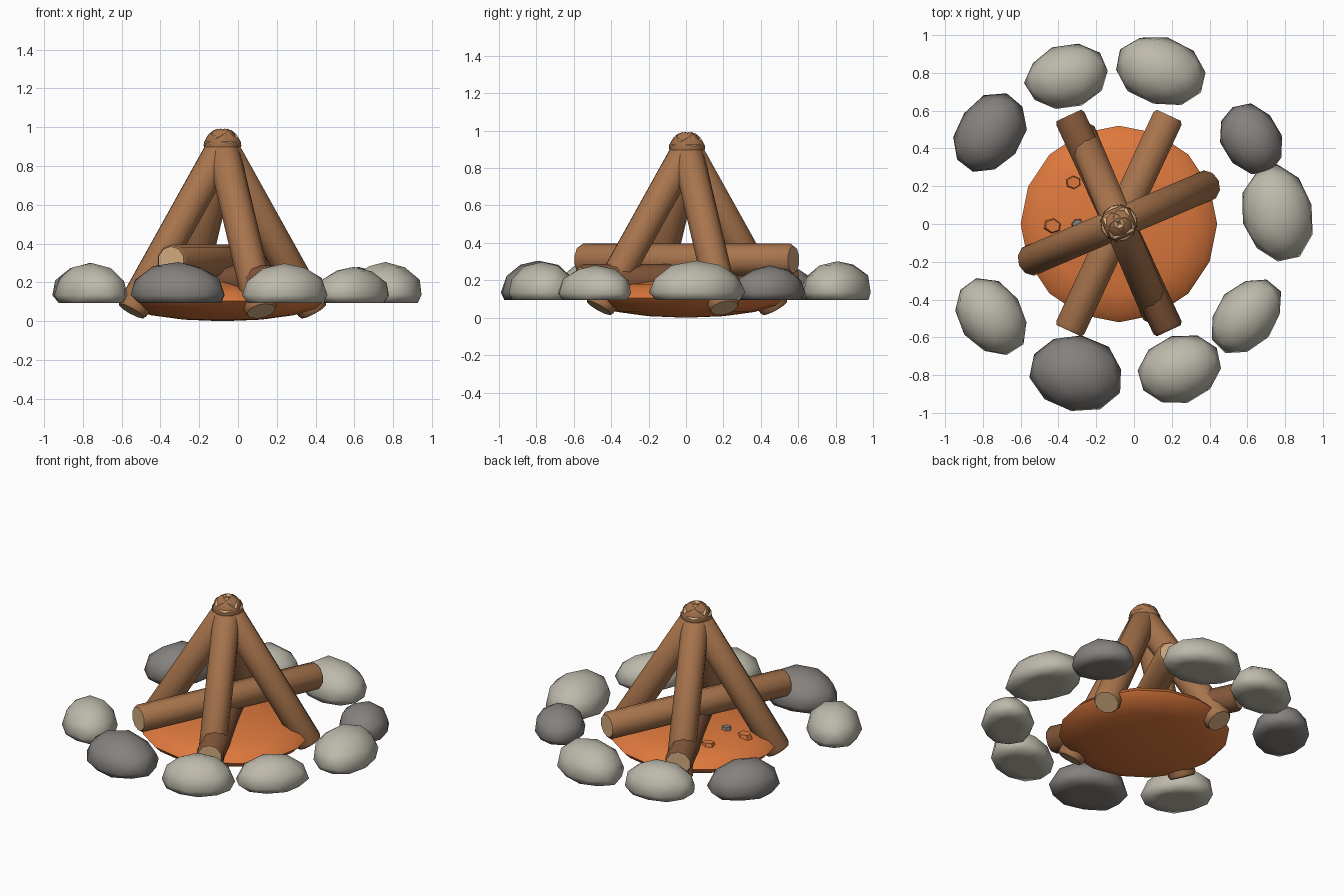
import bpy, bmesh, math, random
from mathutils import Vector, Matrix

if "Cube" in bpy.data.objects:
    bpy.data.objects.remove(bpy.data.objects["Cube"])

random.seed(4)


def mat(name, rgb):
    m = bpy.data.materials.new(name)
    m.diffuse_color = (*rgb, 1)
    m.use_nodes = True
    m.node_tree.nodes["Principled BSDF"].inputs["Base Color"].default_value = m.diffuse_color
    return m


BARK = mat("bark_brown", (0.39, 0.175, 0.073))
DARK_BARK = mat("dark_bark", (0.215, 0.09, 0.04))
CUT_WOOD = mat("cut_wood", (0.66, 0.41, 0.216))
EMBER = mat("ember_orange", (0.73, 0.19, 0.047))
LIGHT_STONE = mat("light_stone", (0.51, 0.485, 0.41))
DARK_STONE = mat("dark_stone", (0.235, 0.22, 0.208))


def finish(bm, name, mats, angle):
    bmesh.ops.recalc_face_normals(bm, faces=bm.faces)
    me = bpy.data.meshes.new(name)
    bm.to_mesh(me)
    bm.free()
    ob = bpy.data.objects.new(name, me)
    bpy.context.collection.objects.link(ob)
    for m in mats:
        me.materials.append(m)
    bpy.ops.object.select_all(action='DESELECT')
    ob.select_set(True)
    bpy.context.view_layer.objects.active = ob
    bpy.ops.object.shade_smooth_by_angle(angle=math.radians(angle))
    return ob


def log(name, start, end, radius, bark, ringed_end=False, sides=10):
    """Lathed log with chamfered ends; face colour chosen per ring."""
    start, end = Vector(start), Vector(end)
    axis = end - start
    length = axis.length
    r = radius
    # (radius, height, material of the band above the ring)
    rings = [(r * 0.88, 0, 0), (r, 0.018, 0), (r, length - 0.018, 0), (r * 0.85, length, 1)]
    if ringed_end:
        rings.append((r * 0.68, length, 0))
    bm = bmesh.new()
    loops = []
    for rad, h, _ in rings:
        loops.append([bm.verts.new((rad * math.cos(t), rad * math.sin(t), h))
                      for t in (2 * math.pi * (i + 0.5) / sides for i in range(sides))])
    for k in range(len(loops) - 1):
        for i in range(sides):
            j = (i + 1) % sides
            f = bm.faces.new((loops[k][i], loops[k][j], loops[k + 1][j], loops[k + 1][i]))
            f.material_index = rings[k][2]
    bm.faces.new(loops[0]).material_index = 1
    bm.faces.new(loops[-1]).material_index = rings[-1][2]
    rot = axis.to_track_quat('Z', 'Y').to_matrix().to_4x4()
    bm.transform(Matrix.Translation(start) @ rot)
    return finish(bm, name, [bark, CUT_WOOD], 38)


# Ember bed: flattened ball
CX = -0.08
bm = bmesh.new()
bmesh.ops.create_uvsphere(bm, u_segments=16, v_segments=8, radius=1)
bm.transform(Matrix.Translation((CX, 0, 0.105)) @ Matrix.Diagonal((0.52, 0.52, 0.105, 1)))
finish(bm, "ember_bed", [EMBER], 60)

# Four leaning logs meeting at the peak
for n in range(4):
    a = math.radians(23 + 90 * n)
    d = Vector((math.cos(a), math.sin(a), 0))
    centre = Vector((CX, 0.005, 0))
    log(f"leaning_log_{n + 1}", centre + d * 0.51 + Vector((0, 0, 0.052)),
        centre - d * 0.035 + Vector((0, 0, 0.955)), 0.085, BARK, ringed_end=True)

# Two crossed logs lying down
log("upper_lying_log", (-0.345, -0.565, 0.31), (0.185, 0.575, 0.31), 0.086, BARK)
log("lower_lying_log", (-0.345, 0.575, 0.2), (0.185, -0.565, 0.2), 0.086, DARK_BARK)

# Small coals on the ember bed
for n, (x, y, z, size, turn, m) in enumerate([
        (-0.32, 0.22, 0.18, 0.045, 5, EMBER),
        (-0.43, -0.01, 0.18, 0.05, -10, EMBER),
        (-0.30, 0.0, 0.195, 0.035, 30, DARK_STONE)]):
    bm = bmesh.new()
    bmesh.ops.create_cone(bm, cap_ends=True, segments=6, radius1=1.1, radius2=0.8, depth=1)
    bm.transform(Matrix.Translation((x, y, z)) @ Matrix.Rotation(math.radians(turn), 4, 'Z')
                 @ Matrix.Diagonal((size, size * 0.85, 0.045, 1)))
    finish(bm, f"coal_{n + 1}", [m], 30)

# Ring of flat-bottomed stones: x, y, half length, half width, turn, top, colour
STONES = [
    (-0.355, 0.78, 0.225, 0.168, 15, 0.29, LIGHT_STONE),
    (0.14, 0.81, 0.25, 0.18, -18, 0.305, LIGHT_STONE),
    (-0.765, 0.48, 0.23, 0.175, 55, 0.3, DARK_STONE),
    (0.62, 0.45, 0.2, 0.155, -58, 0.28, DARK_STONE),
    (0.76, 0.055, 0.26, 0.19, -78, 0.305, LIGHT_STONE),
    (-0.755, -0.49, 0.225, 0.17, -52, 0.3, LIGHT_STONE),
    (0.595, -0.485, 0.225, 0.16, 50, 0.28, LIGHT_STONE),
    (-0.305, -0.79, 0.25, 0.2, -13, 0.305, DARK_STONE),
    (0.24, -0.77, 0.228, 0.178, 20, 0.3, LIGHT_STONE),
]
BASE = 0.095
for n, (x, y, a, b, turn, top, m) in enumerate(STONES):
    bm = bmesh.new()
    bmesh.ops.create_icosphere(bm, subdivisions=2, radius=1)
    bm.transform(Matrix.Rotation(random.uniform(0, 6), 4, 'Z'))
    half = (top - BASE) / 1.24
    for v in bm.verts:
        v.co *= random.uniform(0.97, 1.03)
        v.co.z = min(max(v.co.z, -0.24), 1.0)
    bm.transform(Matrix.Translation((x, y, top - half))
                 @ Matrix.Rotation(math.radians(turn), 4, 'Z')
                 @ Matrix.Diagonal((a, b, half, 1)))
    finish(bm, f"ring_stone_{n + 1}", [m], 100)
